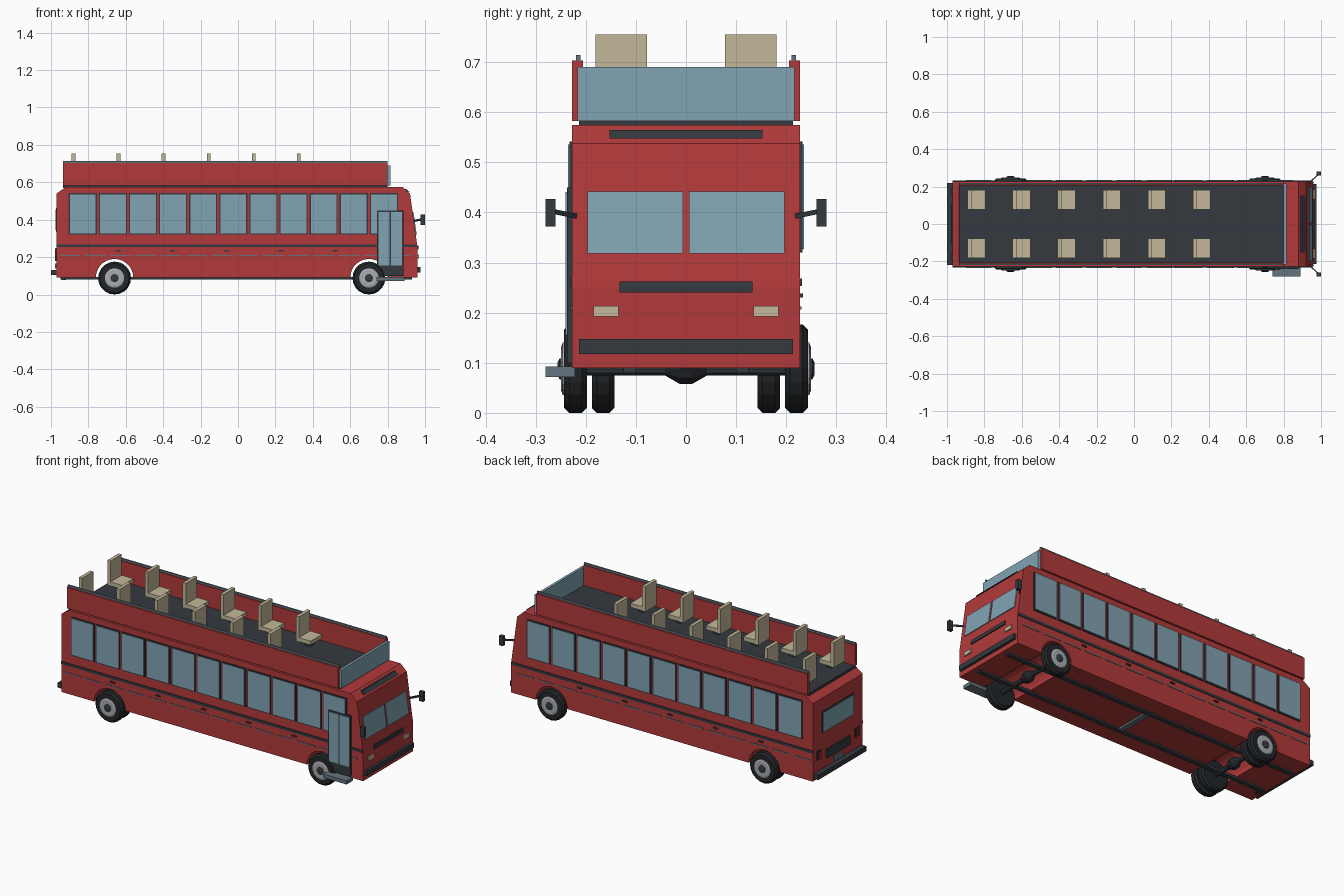
import bpy, bmesh, math

cube = bpy.data.objects.get("Cube")
if cube:
    bpy.data.objects.remove(cube, do_unlink=True)


def material(name, r, g, b):
    m = bpy.data.materials.new(name)
    m.diffuse_color = (r, g, b, 1)
    m.use_nodes = True
    node = next(n for n in m.node_tree.nodes if n.type == 'BSDF_PRINCIPLED')
    node.inputs["Base Color"].default_value = (r, g, b, 1)
    node.inputs["Roughness"].default_value = 0.7
    return m


RED = material("red paint", .45, .042, .043)
GLASS = material("blue glass", .22, .37, .45)
DARK = material("dark trim", .035, .042, .05)
RUBBER = material("black rubber", .016, .019, .022)
SLATE = material("slate metal", .13, .175, .21)
BEIGE = material("beige", .55, .48, .32)
SILVER = material("wheel silver", .40, .41, .44)
TAIL = material("tail light red", .22, .02, .022)


def finish(name, bm, mat):
    bmesh.ops.recalc_face_normals(bm, faces=bm.faces)
    mesh = bpy.data.meshes.new(name)
    bm.to_mesh(mesh)
    bm.free()
    mesh.materials.append(mat)
    ob = bpy.data.objects.new(name, mesh)
    bpy.context.collection.objects.link(ob)
    return ob


def prism(name, pts, y0, y1, mat):
    """Extrude an x-z outline across y."""
    bm = bmesh.new()
    a = [bm.verts.new((x, y0, z)) for x, z in pts]
    b = [bm.verts.new((x, y1, z)) for x, z in pts]
    bm.faces.new(a)
    bm.faces.new(b)
    for i in range(len(pts)):
        j = (i + 1) % len(pts)
        bm.faces.new((a[i], a[j], b[j], b[i]))
    return finish(name, bm, mat)


def box(name, x0, x1, y0, y1, z0, z1, mat):
    return prism(name, [(x0, z0), (x1, z0), (x1, z1), (x0, z1)], y0, y1, mat)


def side_plate(name, s, x0, x1, z0, z1, t, mat):
    """Plate standing proud of a side wall by t."""
    return box(name, x0, x1, s * (HALF - .004), s * (HALF + t), z0, z1, mat)


def lathe(name, prof, x, z, s, mat, n=20):
    """Turn a (radius, y) profile about an axle line."""
    bm = bmesh.new()
    rings = [[bm.verts.new((x + r * math.cos(k * math.tau / n), s * y,
                            z + r * math.sin(k * math.tau / n))) for k in range(n)]
             for r, y in prof]
    for a, b in zip(rings, rings[1:]):
        for k in range(n):
            j = (k + 1) % n
            bm.faces.new((a[k], a[j], b[j], b[k]))
    bm.faces.new(rings[0])
    bm.faces.new(rings[-1])
    return finish(name, bm, mat)


HALF = .228
FLOOR = .09
REAR = -.97
AXLES = {"rear": -.66, "front": .70}
WHEEL_Z = .088
NOSE = [(.96, FLOOR), (.96, .25), (.92, .538), (.88, .575)]
SIDES = {"left": 1, "right": -1}


def nose_x(z):
    for (xa, za), (xb, zb) in zip(NOSE, NOSE[1:]):
        if z <= zb:
            return xa + (xb - xa) * (z - za) / (zb - za)
    return NOSE[-1][0]


def nose_plate(name, y0, y1, z0, z1, t, mat):
    a, b = nose_x(z0), nose_x(z1)
    return prism(name, [(a - .004, z0), (a + t, z0), (b + t, z1), (b - .004, z1)], y0, y1, mat)


# Body shell with open wheel arches
outline = [(REAR, FLOOR)]
for ax in AXLES.values():
    outline += [(ax - .1 * math.cos(k * math.pi / 14), FLOOR + .1 * math.sin(k * math.pi / 14))
                for k in range(15)]
outline += NOSE + [(-.92, .575), (REAR, .54)]
prism("body", outline, -HALF, HALF, RED)

# Open upper deck
box("upper_deck", -.935, .80, -.214, .214, .57, .585, DARK)
box("deck_windscreen", .80, .815, -.217, .217, .583, .69, GLASS)
for side, s in SIDES.items():
    box(side + "_deck_wall", -.935, .80, s * .206, s * HALF, .583, .703, RED)
    box(side + "_hand_rail", -.935, .80, s * .211, s * .220, .702, .714, SLATE)

# Deck seats
for row in range(6):
    x = -.89 + row * .241
    for side, s in SIDES.items():
        tag = f"{side}_seat_{row + 1}_"
        box(tag + "back", x, x + .02, s * .078, s * .181, .61, .755, BEIGE)
        box(tag + "cushion", x + .018, x + .095, s * .078, s * .181, .612, .635, BEIGE)
        box(tag + "pedestal", x + .035, x + .07, s * .11, s * .15, .58, .615, DARK)

# Side windows, belt trim, dashes and handles
for side, s in SIDES.items():
    for i in range(11):
        x = -.905 + i * .161
        side_plate(f"{side}_window_frame_{i + 1}", s, x, x + .15, .32, .542, .005, DARK)
        side_plate(f"{side}_window_{i + 1}", s, x + .006, x + .144, .327, .536, .008, GLASS)
    side_plate(side + "_belt_trim", s, REAR, .955, .253, .268, .004, DARK)
    for i in range(14):
        x = -.955 + i * .136
        side_plate(f"{side}_trim_dash_{i + 1}", s, x, x + .11, .206, .212, .003, SLATE)
    for i in range(5):
        x = -.64 + i * .29
        side_plate(f"{side}_locker_handle_{i + 1}", s, x - .014, x + .014, .23, .238, .006, DARK)

# Entry door with step
side_plate("door_frame", -1, .742, .885, .10, .45, .010, DARK)
for i, x in enumerate((.750, .817)):
    side_plate(f"door_glass_{i + 1}", -1, x, x + .060, .155, .441, .013, GLASS)
box("door_step", .74, .89, -.28, -.222, .072, .093, SLATE)

# Front face
nose_plate("destination_sign", -.153, .153, .548, .565, .008, DARK)
nose_plate("front_grille", -.133, .133, .25, .262, .006, DARK)
nose_plate("front_grille_lower", -.133, .133, .24, .25, .006, DARK)
nose_plate("front_bumper", -.214, .214, .118, .147, .015, DARK)
for side, s in SIDES.items():
    nose_plate(side + "_windscreen", s * .006, s * .197, .318, .442, .005, GLASS)
    nose_plate(side + "_headlight", s * .135, s * .185, .192, .213, .008, BEIGE)
    # Mirror on a slanted arm
    box(side + "_mirror", .975, 1.0, s * .26, s * .28, .372, .427, DARK)
    bm = bmesh.new()
    ends = [[bm.verts.new((x + dx, s * y, z + dz)) for dx, dz in
             ((-.005, -.005), (.005, -.005), (.005, .005), (-.005, .005))]
            for x, y, z in ((.932, .215, .392), (.985, .265, .402))]
    bm.faces.new(ends[0])
    bm.faces.new(ends[1])
    for k in range(4):
        j = (k + 1) % 4
        bm.faces.new((ends[0][k], ends[0][j], ends[1][j], ends[1][k]))
    finish(side + "_mirror_arm", bm, DARK)

# Rear face
box("rear_window_frame", REAR - .004, REAR + .004, -.145, .145, .338, .462, DARK)
box("rear_window", REAR - .007, REAR + .004, -.138, .138, .345, .455, GLASS)
box("engine_grille", REAR - .008, REAR + .004, -.105, .105, .18, .232, DARK)
box("rear_bumper", -1.0, REAR + .004, -.22, .22, .104, .132, DARK)
box("number_plate", REAR - .008, REAR + .004, -.04, .04, .138, .165, SLATE)
for side, s in SIDES.items():
    box(side + "_tail_light_frame", REAR - .005, REAR, s * .155, s * .195, .2, .25, DARK)
    box(side + "_tail_light", REAR - .008, REAR, s * .16, s * .19, .205, .245, TAIL)

# Underside frame
for side, s in SIDES.items():
    box(side + "_chassis_rail", -.95, .93, s * .1, s * .125, .08, .094, DARK)
box("cross_member", -.015, .015, -.1, .1, .08, .094, SLATE)
box("tail_pipe", -.945, -.92, -.15, -.12, .078, .095, DARK)

# Axles and wheels, doubled at the rear
TYRE = [(.05, 0), (.078, 0), (.088, .01), (.088, .035), (.078, .045), (.05, .045)]
for end, ax in AXLES.items():
    lathe(end + "_axle", [(.014, -.2), (.014, .2)], ax, WHEEL_Z, 1, DARK, 10)
    lathe(end + "_differential", [(.014, -.042), (.032, -.012), (.032, .012), (.014, .042)],
          ax, WHEEL_Z, 1, RUBBER, 10)
    for side, s in SIDES.items():
        tag = f"{end}_{side}_"
        for inner, y0 in (("", .198), ("inner_", .143))[:2 if end == "rear" else 1]:
            lathe(tag + inner + "tyre", [(r, y0 + y) for r, y in TYRE], ax, WHEEL_Z, s, RUBBER)
        lathe(tag + "rim", [(.052, .236), (.052, .246), (.044, .249)], ax, WHEEL_Z, s, SILVER)
        lathe(tag + "hub", [(.022, .245), (.022, .252), (.014, .256)], ax, WHEEL_Z, s, DARK, 10)
